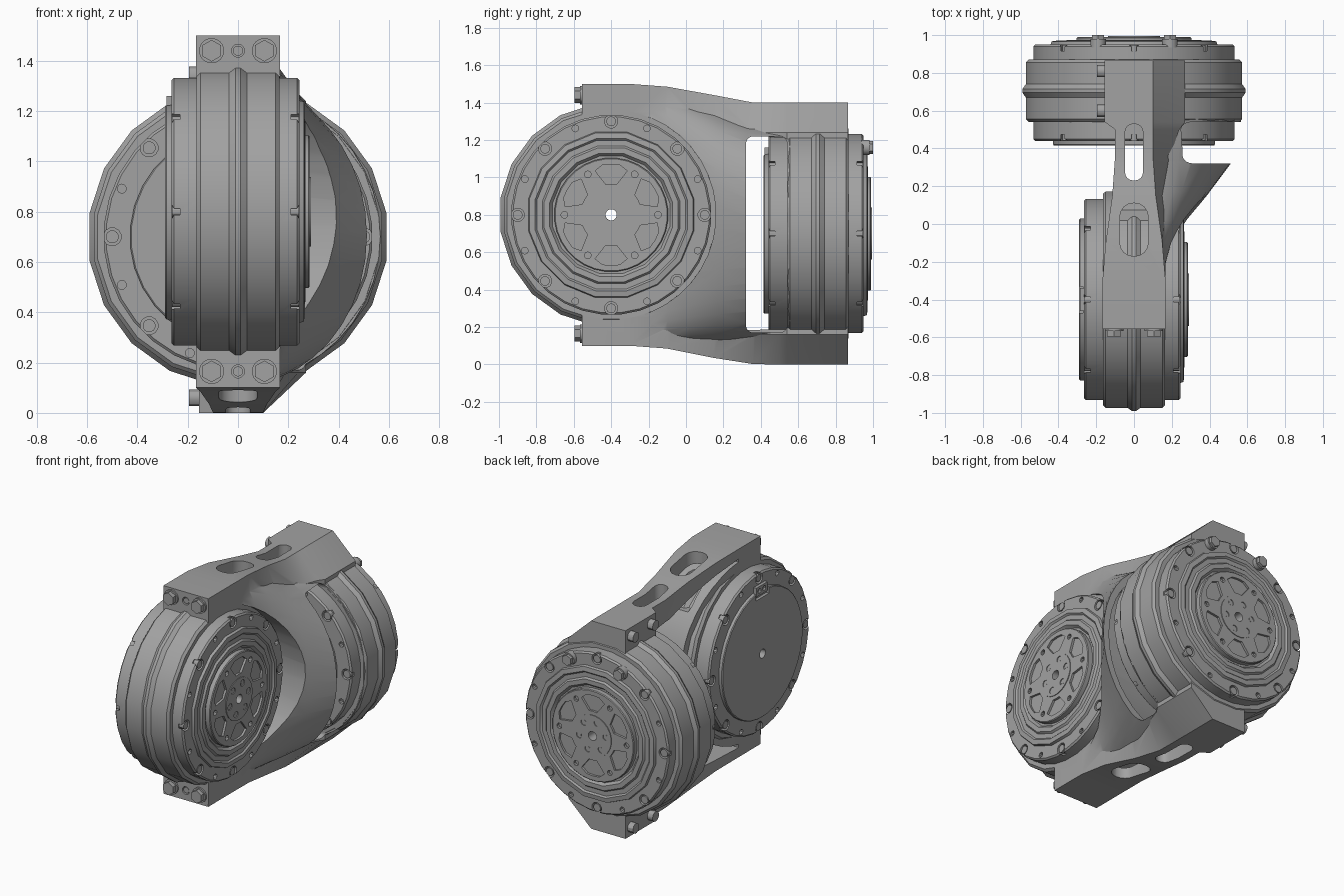
import bpy, bmesh, math
from mathutils import Matrix, Vector

if "Cube" in bpy.data.objects:
    bpy.data.objects.remove(bpy.data.objects["Cube"])

grey = bpy.data.materials.new("machined_grey")
grey.use_nodes = True
grey.diffuse_color = (0.36, 0.36, 0.36, 1)
grey.node_tree.nodes["Principled BSDF"].inputs["Base Color"].default_value = (0.36, 0.36, 0.36, 1)

# Frames of the two drives: local z is the drive axis, local y is up
SIDE = Matrix(((0, 0, 1, 0), (1, 0, 0, -0.4), (0, 1, 0, 0.8), (0, 0, 0, 1)))
REAR = Matrix(((-1, 0, 0, 0), (0, 0, 1, 0.705), (0, 1, 0, 0.7), (0, 0, 0, 1)))
FLIP = Matrix.Rotation(math.pi, 4, 'Y')
parts = []


def finish(name, bm, matrix=Matrix(), keep=True):
    bmesh.ops.recalc_face_normals(bm, faces=bm.faces)
    bm.transform(matrix)
    mesh = bpy.data.meshes.new(name)
    bm.to_mesh(mesh)
    bm.free()
    mesh.materials.append(grey)
    obj = bpy.data.objects.new(name, mesh)
    bpy.context.collection.objects.link(obj)
    if keep:
        parts.append(obj)
    else:
        obj.hide_render = True
    return obj


def loft(bm, rings, closed=False):
    """Skin a list of point rings, capped or joined end to start."""
    rows = [[bm.verts.new(p) for p in ring] for ring in rings]
    n = len(rows[0])
    pairs = list(zip(rows, rows[1:])) + ([(rows[-1], rows[0])] if closed else [])
    for a, b in pairs:
        for i in range(n):
            j = (i + 1) % n
            bm.faces.new((a[i], a[j], b[j], b[i]))
    if not closed:
        bm.faces.new(rows[0])
        bm.faces.new(rows[-1])


def circle(r, z, n, x=0, y=0, turn=0.5):
    return [(x + r * math.cos(math.tau * (i + turn) / n),
             y + r * math.sin(math.tau * (i + turn) / n), z) for i in range(n)]


def lathe(name, profile, n, matrix, closed=True, keep=True):
    bm = bmesh.new()
    loft(bm, [circle(r, d, n) for r, d in profile], closed)
    return finish(name, bm, matrix, keep)


def pegs(name, spots, r, z0, z1, n, matrix, keep=True):
    """Identical upright cylinders at a list of spots."""
    bm = bmesh.new()
    for x, y in spots:
        loft(bm, [circle(r, z, n, x, y) for z in (z0, z1)])
    return finish(name, bm, matrix, keep)


def polar(count, r, start=0):
    return [(r * math.cos(a), r * math.sin(a))
            for a in (math.tau * i / count + math.radians(start) for i in range(count))]


def box(name, lo, hi, matrix=Matrix(), keep=True, round_axis=None, radius=0.04):
    bm = bmesh.new()
    bmesh.ops.create_cube(bm, size=1)
    for v in bm.verts:
        v.co = Vector([lo[k] + (v.co[k] + 0.5) * (hi[k] - lo[k]) for k in range(3)])
    if round_axis is not None:
        edges = [e for e in bm.edges
                 if abs((e.verts[0].co - e.verts[1].co).normalized()[round_axis]) > 0.9]
        bmesh.ops.bevel(bm, geom=edges, offset=radius, segments=4, profile=0.5, affect='EDGES')
    return finish(name, bm, matrix, keep)


def combine(obj, tool, operation='DIFFERENCE'):
    """Apply a boolean and discard the tool."""
    mod = obj.modifiers.new("combine", 'BOOLEAN')
    mod.operation, mod.solver, mod.object = operation, 'EXACT', tool
    deps = bpy.context.evaluated_depsgraph_get()
    mesh = bpy.data.meshes.new_from_object(obj.evaluated_get(deps))
    obj.modifiers.clear()
    obj.data = mesh
    bpy.data.objects.remove(tool)


def drive(tag, m):
    back = m @ FLIP
    # Housing ring with a raised centre rib
    lathe(tag + "_housing", [(0.03, -0.165), (0.565, -0.165), (0.58, -0.15), (0.58, -0.035), (0.598, -0.01),
          (0.598, 0.01), (0.58, 0.035), (0.58, 0.15), (0.565, 0.165), (0.03, 0.165)], 20, m)
    # Output flange and rear flange, notched around their bolts
    for side, mat, depth in (("output", m, 0.245), ("cover", back, 0.265)):
        flange = lathe(f"{tag}_{side}_flange", [(0.03, 0.15), (0.535, 0.15), (0.535, depth - 0.01),
                       (0.525, depth), (0.03, depth)], 32, mat)
        combine(flange, pegs("notches", polar(8, 0.5), 0.036, depth - 0.035, 0.4, 12, mat, False))
        combine(flange, pegs("holes", polar(8, 0.5, 22.5), 0.018, depth - 0.03, 0.4, 10, mat, False))
        pegs(f"{tag}_{side}_bolts", polar(8, 0.5), 0.026, depth - 0.05, depth - 0.003, 12, mat)
    # Stepped output face
    lathe(tag + "_outer_step", [(0.3, 0.23), (0.455, 0.23), (0.445, 0.262), (0.415, 0.266), (0.405, 0.256),
          (0.375, 0.256), (0.365, 0.268), (0.335, 0.268), (0.32, 0.25), (0.3, 0.25)], 16, m)
    plate = lathe(tag + "_output_plate", [(0.03, 0.23), (0.305, 0.23), (0.305, 0.28),
                  (0.3, 0.285), (0.03, 0.285)], 32, m)
    # Six windows, hub ring and hub bolts
    bm = bmesh.new()
    for k in range(6):
        arc = [math.radians(60 * k + 30 + s) for s in (-20, -10, 0, 10, 20)]
        outline = [(0.25 if abs(i - 2) == 2 else 0.27, a) for i, a in enumerate(arc)]
        outline += [(0.165, a) for a in reversed(arc[1:-1])]
        loft(bm, [[(r * math.cos(a), r * math.sin(a), z) for r, a in outline] for z in (0.27, 0.4)])
    combine(plate, finish("windows", bm, m, False))
    combine(plate, pegs("plate_holes", polar(6, 0.25), 0.018, 0.265, 0.4, 10, m, False))
    hub = lathe(tag + "_hub", [(0.03, 0.27), (0.14, 0.27), (0.14, 0.29), (0.03, 0.29)], 24, m)
    combine(hub, pegs("hub_sockets", polar(6, 0.1, 10), 0.022, 0.275, 0.4, 10, m, False))
    pegs(tag + "_hub_bolts", polar(6, 0.1, 10), 0.014, 0.27, 0.286, 6, m)
    # Closed cover with a connector at the top edge
    cap = lathe(tag + "_cover_cap", [(0.03, 0.25), (0.43, 0.25), (0.43, 0.285), (0.425, 0.29),
                (0.03, 0.29)], 32, back)
    combine(cap, box("connector_recess", (-0.07, 0.38, 0.27), (0.07, 0.5, 0.4), back, False))
    socket = box(tag + "_connector", (-0.06, 0.4, 0.2), (0.06, 0.46, 0.285), back)
    combine(socket, pegs("pins", [(-0.025, 0.43), (0.025, 0.43)], 0.016, 0.26, 0.4, 10, back, False))


drive("side_drive", SIDE)
drive("rear_drive", REAR)

# Bracket strap: y, left edge, right edge, shoulder, top, bottom
STRAP = [(-0.555, -0.167, 0.167, 0.168, 1.5, 0.1), (-0.3, -0.167, 0.167, 0.168, 1.5, 0.1),
         (-0.1, -0.15, 0.15, 0.165, 1.485, 0.085), (0.15, -0.115, 0.115, 0.165, 1.44, 0.035),
         (0.36, -0.1, 0.1, 0.19, 1.4, 0.002), (0.5, -0.1, 0.1, 0.24, 1.4, 0),
         (0.54, -0.155, 0.1, 0.27, 1.4, 0), (0.865, -0.155, 0.1, 0.27, 1.4, 0)]
bm = bmesh.new()
loft(bm, [[(xl, y, zt), (xr, y, zt), (xs, y, zt - 0.16), (xs, y, zb + 0.16), (xr, y, zb), (xl, y, zb)]
          for y, xl, xr, xs, zt, zb in STRAP])
bracket = finish("bracket", bm)

# Flared side wall: y, half width, half height, centre height, squareness
WALL = [(-0.32, 0.15, 0.68, 0.8, 6), (-0.1, 0.22, 0.665, 0.78, 3.6), (0.02, 0.295, 0.65, 0.76, 2.8),
        (0.17, 0.4, 0.625, 0.73, 2.3), (0.33, 0.52, 0.595, 0.705, 2), (0.56, 0.57, 0.575, 0.7, 2)]


def wall(name, inset, left):
    bm = bmesh.new()
    rings = []
    for y, w, h, zc, power in WALL:
        w, h = w - inset, h - inset
        ring = []
        for i in range(21):
            a = math.pi * (i / 20 - 0.5)
            c, s = math.cos(a), math.sin(a)
            ring.append((w * max(c, 0) ** (2 / power), y, zc + h * math.copysign(abs(s) ** (2 / power), s)))
        rings.append(ring + [(left, y, zc + h), (left, y, zc - h)])
    loft(bm, rings)
    return finish(name, bm, keep=False)


combine(bracket, wall("side_wall", 0, -0.05), 'UNION')
# Hollow behind the cylindrical seat of the side drive
hollow = wall("hollow", 0.045, -0.4)
combine(hollow, lathe("seat", [(0.62, -1), (0.62, 1)], 40, SIDE, False, False))
combine(hollow, box("rear_limit", (-1, 0.54, -1), (1, 1, 2), keep=False))
combine(bracket, hollow)
combine(bracket, lathe("side_bore", [(0.56, -1), (0.56, 1)], 40, SIDE, False, False))
combine(bracket, lathe("rear_bore", [(0.5, -0.3), (0.5, 0.3)], 40, REAR, False, False))
# Side window, then slots in the top and bottom straps
combine(bracket, box("side_window", (0.15, 0.32, 0.17), (0.9, 0.541, 1.22), keep=False, round_axis=0))
for z0, z1 in ((-0.2, 0.25), (1.2, 1.7)):
    combine(bracket, box("long_slot", (-0.048, 0.23, z0), (0.048, 0.53, z1), keep=False, round_axis=2, radius=0.045))
    combine(bracket, box("wide_slot", (-0.075, -0.17, z0), (0.075, 0.11, z1), keep=False, round_axis=2, radius=0.07))

# Clamp bolts at the front of the strap
FRONT = Matrix(((1, 0, 0, 0), (0, 0, -1, -0.555), (0, 1, 0, 0), (0, 0, 0, 1)))
corners = [(x, z) for x in (-0.105, 0.105) for z in (0.165, 1.44)]
pegs("clamp_washers", corners, 0.05, -0.01, 0.012, 20, FRONT)
pegs("clamp_bolts", corners, 0.043, 0, 0.04, 6, FRONT)
combine(bracket, pegs("dowel_holes", [(0, 0.165), (0, 1.44)], 0.026, -0.05, 0.1, 16, FRONT, False))
pegs("dowels", [(0, 0.165), (0, 1.44)], 0.02, -0.06, -0.005, 16, FRONT)

# Small bolts on the left edge of the rear strap and on the rear flange
EDGE = Matrix(((0, 0, -1, -0.155), (1, 0, 0, 0), (0, 1, 0, 0), (0, 0, 0, 1)))
pegs("strap_side_bolts", [(y, z) for y in (0.6, 0.81) for z in (0.06, 1.345)], 0.034, -0.01, 0.04, 12, EDGE)
pegs("rear_mount_washers", [(-0.19, 0.46), (0.19, 0.46)], 0.042, 0.23, 0.275, 16, REAR)
pegs("rear_mount_bolts", [(-0.19, 0.46), (0.19, 0.46)], 0.036, 0.27, 0.295, 6, REAR)

# Smooth shading with crisp edges
bpy.ops.object.select_all(action='DESELECT')
for obj in parts:
    obj.select_set(True)
bpy.context.view_layer.objects.active = bracket
bpy.ops.object.shade_smooth_by_angle(angle=math.radians(30))
